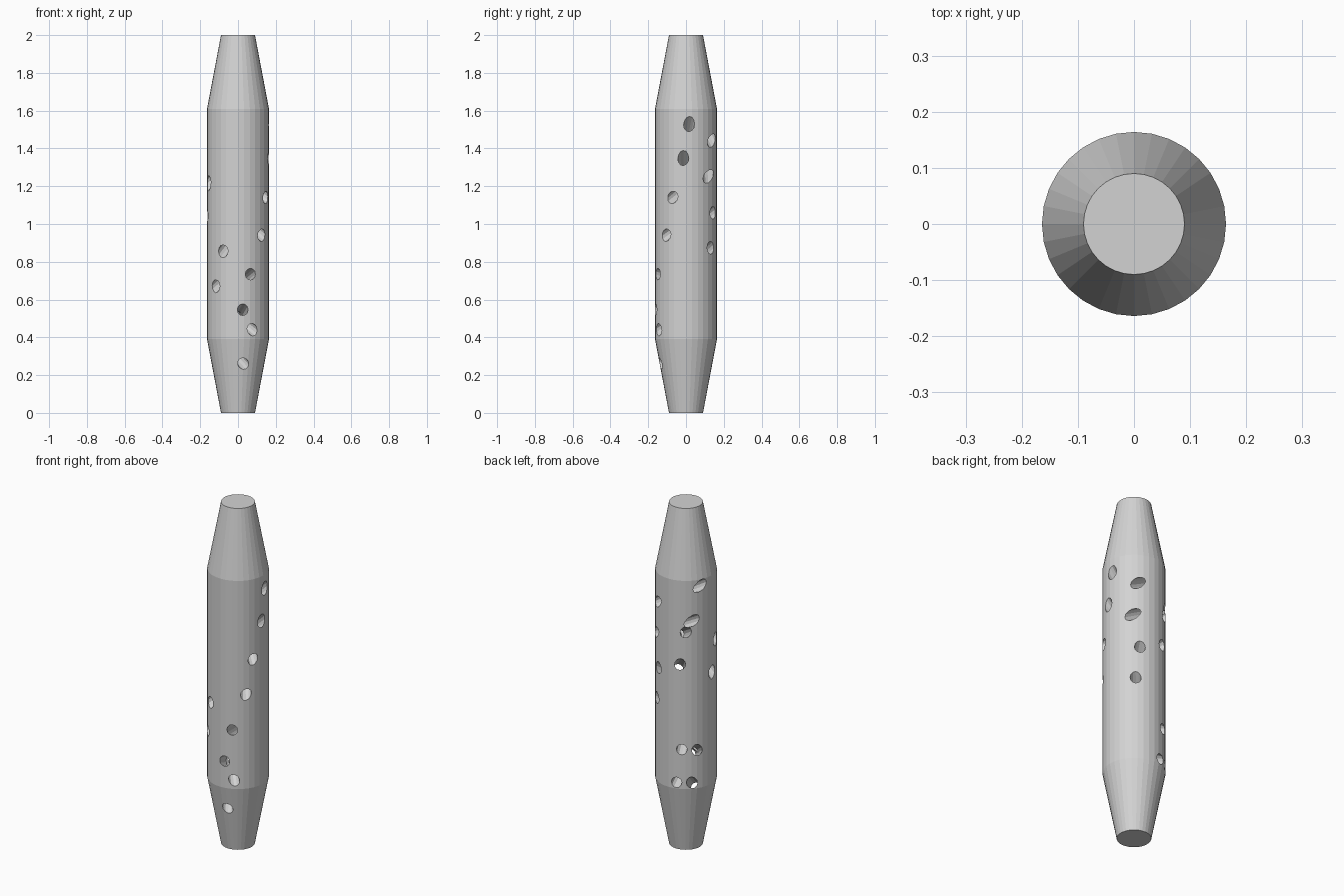
import bpy
import bmesh
from math import cos, sin, radians, pi
from mathutils import Vector

if "Cube" in bpy.data.objects:
    bpy.data.objects.remove(bpy.data.objects["Cube"], do_unlink=True)

SIDES = 32
BODY_R, END_R, TAPER = 0.164, 0.09, 0.39
HOLE_R = 0.029

grey = bpy.data.materials.new("plain grey")
grey.use_nodes = True
colour = (0.65, 0.65, 0.65, 1)
grey.diffuse_color = colour
grey.node_tree.nodes["Principled BSDF"].inputs["Base Color"].default_value = colour


def make_object(name, bm):
    bmesh.ops.recalc_face_normals(bm, faces=bm.faces)
    mesh = bpy.data.meshes.new(name)
    bm.to_mesh(mesh)
    bm.free()
    mesh.materials.append(grey)
    obj = bpy.data.objects.new(name, mesh)
    bpy.context.scene.collection.objects.link(obj)
    return obj


def surface_point(angle, z):
    """Point on the rod's skin at a compass angle and height."""
    t = min(1, z / TAPER, (2 - z) / TAPER)
    r = END_R + (BODY_R - END_R) * t
    return Vector((r * cos(radians(angle)), r * sin(radians(angle)), z))


# Rod with tapered ends, lofted from four rings
bm = bmesh.new()
rings = []
for r, z in [(END_R, 0), (BODY_R, TAPER), (BODY_R, 2 - TAPER), (END_R, 2)]:
    rings.append([bm.verts.new((r * cos(2 * pi * i / SIDES), r * sin(2 * pi * i / SIDES), z))
                  for i in range(SIDES)])
for low, high in zip(rings, rings[1:]):
    for i in range(SIDES):
        j = (i + 1) % SIDES
        bm.faces.new((low[i], low[j], high[j], high[i]))
bm.faces.new(rings[0])
bm.faces.new(rings[-1])
rod = make_object("tapered_rod", bm)

# Drilled tunnels: entry angle, entry height, exit angle, exit height
tunnels = [
    (6, 1.53, 198, 1.215), (-5, 1.35, 183, 1.04),
    (56, 1.44, 154, 1.575), (46, 1.25, 138, 1.375),
    (-26, 1.14, 125, 1.31), (-40, 0.94, 114, 1.12),
    (-66, 0.735, 117, 0.62), (-81, 0.547, 107, 0.425),
    (241, 0.855, 61, 1.06), (224, 0.67, 53, 0.875),
    (-62, 0.44, 146, 0.615), (-78, 0.26, 136, 0.427),
]
bpy.context.view_layer.objects.active = rod
for a0, z0, a1, z1 in tunnels:
    start, end = surface_point(a0, z0), surface_point(a1, z1)
    axis = end - start
    bm = bmesh.new()
    bmesh.ops.create_cone(bm, cap_ends=True, segments=12, radius1=HOLE_R,
                          radius2=HOLE_R, depth=axis.length + 0.16)
    bmesh.ops.rotate(bm, verts=bm.verts, cent=(0, 0, 0),
                     matrix=axis.to_track_quat("Z", "Y").to_matrix())
    bmesh.ops.translate(bm, verts=bm.verts, vec=(start + end) / 2)
    drill = make_object("drill_cutter", bm)
    drill.hide_render = True
    cut = rod.modifiers.new("tunnel", "BOOLEAN")
    cut.operation = "DIFFERENCE"
    cut.solver = "EXACT"
    cut.object = drill
    bpy.ops.object.modifier_apply(modifier=cut.name)
    bpy.data.objects.remove(drill, do_unlink=True)
